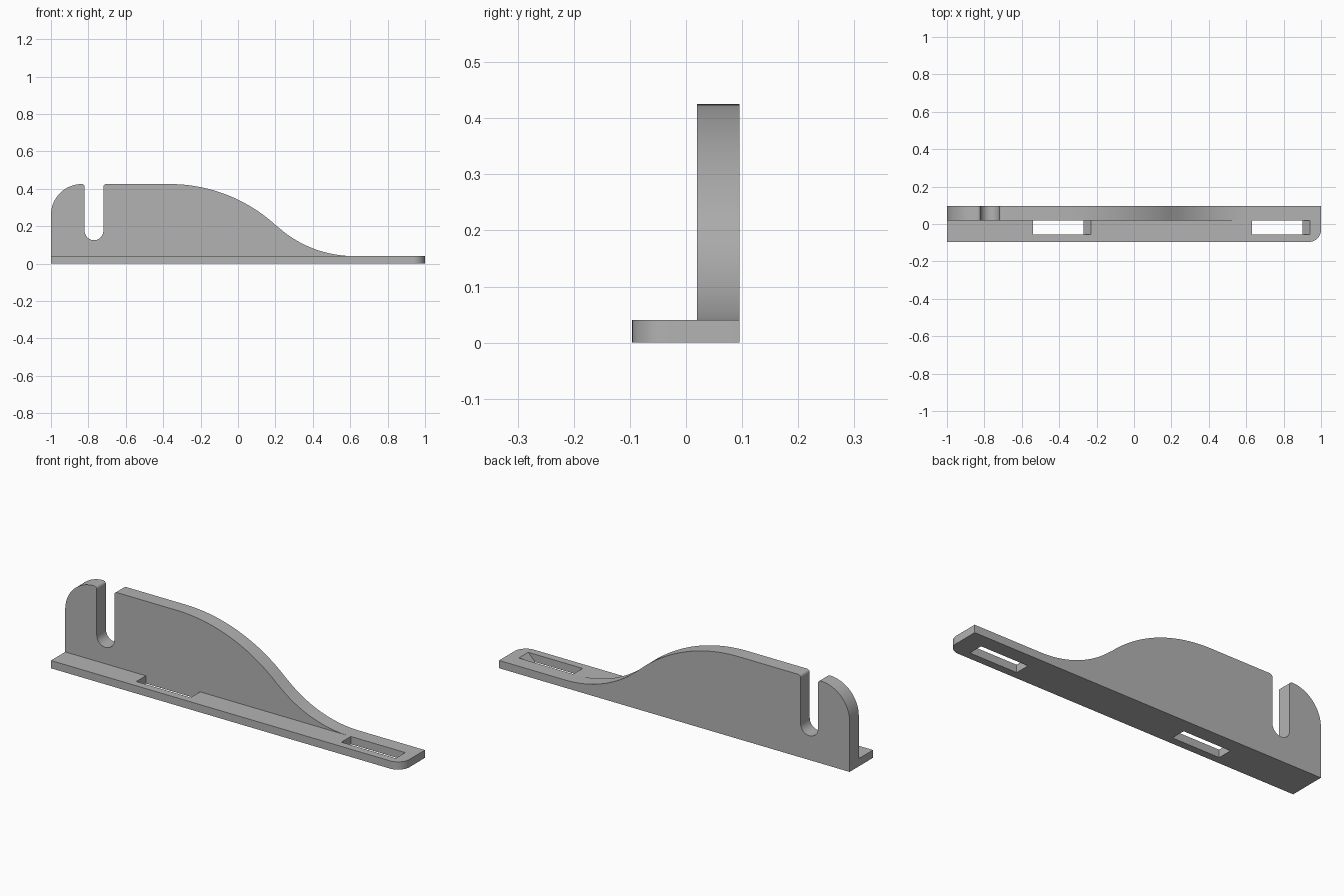
import bpy
import bmesh
from math import sin, cos, radians, asin, degrees
from mathutils import Vector

if "Cube" in bpy.data.objects:
    bpy.data.objects.remove(bpy.data.objects["Cube"])

grey = bpy.data.materials.new("plain grey")
grey.use_nodes = True
COLOUR = (0.45, 0.45, 0.45, 1)
grey.diffuse_color = COLOUR
grey.node_tree.nodes["Principled BSDF"].inputs["Base Color"].default_value = COLOUR

BACK, FRONT, WALL_FRONT = 0.095, -0.096, 0.02
PLATE_TOP, WALL_TOP = 0.04, 0.425


def arc(cx, cy, r, start, end, steps):
    """Points on a circle between two angles in degrees."""
    angles = [radians(start + (end - start) * i / steps) for i in range(steps + 1)]
    return [(cx + r * cos(a), cy + r * sin(a)) for a in angles]


def prism(name, outline, along):
    """Closed outline of 3D points, extruded along a vector."""
    bm = bmesh.new()
    face = bm.faces.new([bm.verts.new(p) for p in outline])
    moved = bmesh.ops.extrude_face_region(bm, geom=[face])["geom"]
    verts = [v for v in moved if isinstance(v, bmesh.types.BMVert)]
    bmesh.ops.translate(bm, verts=verts, vec=Vector(along))
    bmesh.ops.recalc_face_normals(bm, faces=bm.faces)
    mesh = bpy.data.meshes.new(name)
    bm.to_mesh(mesh)
    bm.free()
    mesh.materials.append(grey)
    obj = bpy.data.objects.new(name, mesh)
    bpy.context.collection.objects.link(obj)
    return obj


def combine(target, tool, operation):
    """Apply a boolean and discard the tool."""
    mod = target.modifiers.new(operation, "BOOLEAN")
    mod.operation, mod.solver, mod.object = operation, "EXACT", tool
    bpy.context.view_layer.objects.active = target
    bpy.ops.object.modifier_apply(modifier=mod.name)
    bpy.data.objects.remove(tool)


# Base plate with one rounded front corner
r = 0.065
outline = [(-1, BACK), (-1, FRONT)] + arc(1 - r, FRONT + r, r, -90, 0, 12) + [(1, BACK)]
bracket = prism("bracket", [(x, y, 0) for x, y in outline], (0, 0, PLATE_TOP))

# Two slots, each with a sloped end
for x in (-0.54, 0.63):
    side = [(x, -0.04), (x + 0.23, -0.04), (x + 0.35, 0.08), (x, 0.08)]
    cutter = prism("slot_cutter", [(a, -0.057, z) for a, z in side],
                   (0, WALL_FRONT + 0.057, 0))
    cutter.hide_render = True
    combine(bracket, cutter, "DIFFERENCE")

# Upright wall: rounded end, open notch, then an S-curve down to the plate
end_r, lip, notch_r, notch_x = 0.165, 0.015, 0.05, -0.77
crest_r, foot_r, crest_x = 0.84, 0.61, -0.365
swing = degrees(asin(0.68))
foot_x = crest_x + 0.68 * (crest_r + foot_r)
profile = [(-1, PLATE_TOP / 2)]
profile += arc(-1 + end_r, WALL_TOP - end_r, end_r, 180, 90, 20)
profile += arc(notch_x - notch_r - lip, WALL_TOP - lip, lip, 90, 0, 6)[1:]
profile += arc(notch_x, 0.175, notch_r, 180, 360, 20)
profile += arc(notch_x + notch_r + lip, WALL_TOP - lip, lip, 180, 90, 6)
profile += arc(crest_x, WALL_TOP - crest_r, crest_r, 90, 90 - swing, 24)
profile += arc(foot_x, PLATE_TOP + foot_r, foot_r, 270 - swing, 270, 24)[1:]
profile += [(foot_x, PLATE_TOP / 2)]
clean = [p for i, p in enumerate(profile)
         if (Vector(p) - Vector(profile[i - 1])).length > 1e-4]
wall = prism("wall", [(x, WALL_FRONT, z) for x, z in clean], (0, BACK - WALL_FRONT, 0))
combine(bracket, wall, "UNION")

# Smooth curves with crisp edges
bpy.ops.object.select_all(action="DESELECT")
bracket.select_set(True)
bpy.context.view_layer.objects.active = bracket
bpy.ops.object.shade_smooth_by_angle(angle=radians(25))
